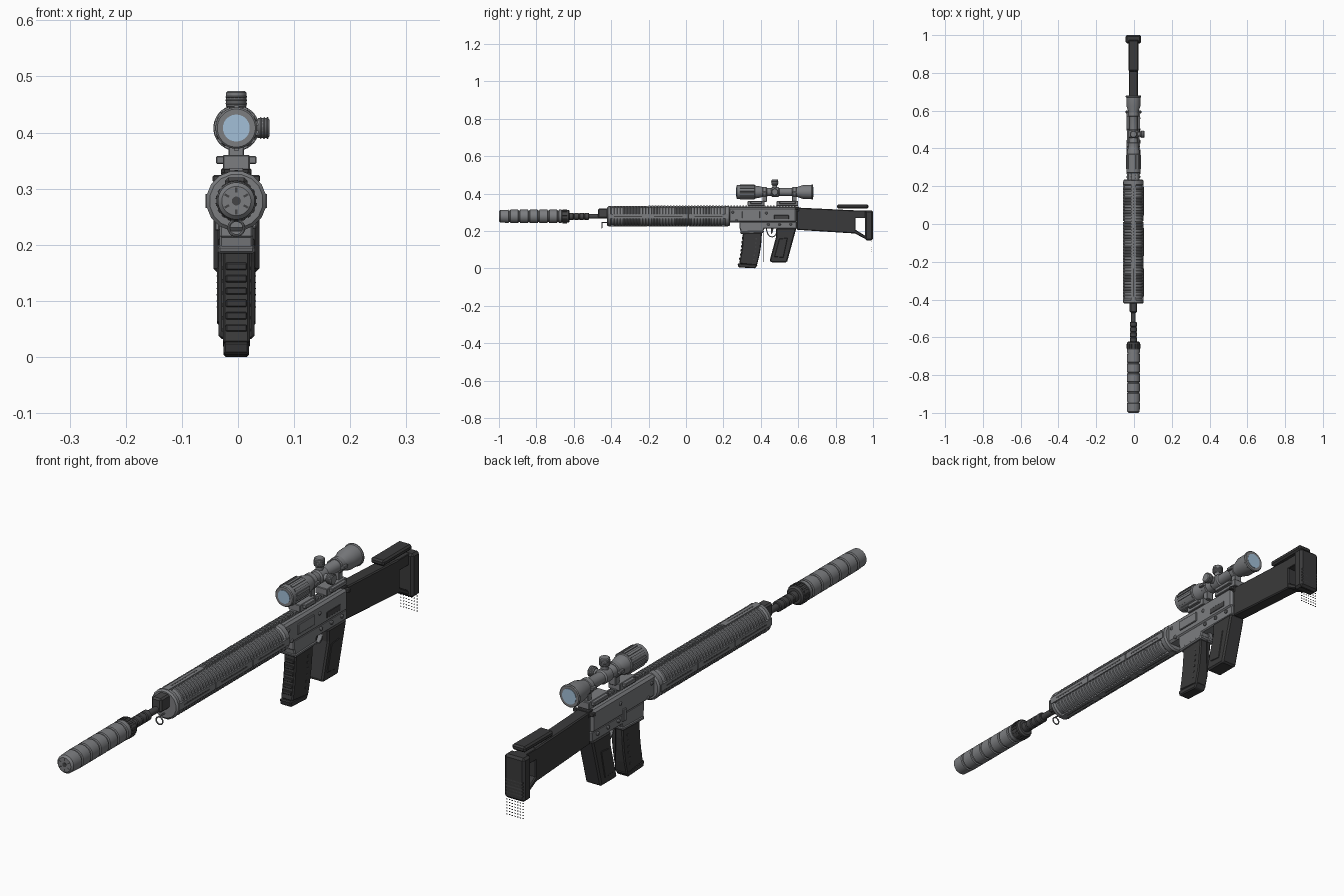
import bpy, bmesh, math
from mathutils import Matrix, Vector

cube = bpy.data.objects.get("Cube")
if cube:
    bpy.data.objects.remove(cube, do_unlink=True)


def material(name, red, green, blue):
    mat = bpy.data.materials.new(name)
    mat.use_nodes = True
    mat.diffuse_color = (red, green, blue, 1)
    shader = mat.node_tree.nodes["Principled BSDF"]
    shader.inputs["Base Color"].default_value = mat.diffuse_color
    return mat


GREY = material("gunmetal grey", .2, .205, .215)
DARK = material("charcoal polymer", .042, .042, .043)
STEEL = material("dark steel", .06, .06, .062)
GLASS = material("blue glass", .36, .52, .68)

# Shared axes
CENTRE = -.003
BORE = Vector((CENTRE, 0, .278))
SIGHT = Vector((CENTRE, 0, .408))
ALONG = Matrix()
UP = Matrix.Rotation(math.pi / 2, 4, "X")
LEFT = Matrix.Rotation(-math.pi / 2, 4, "Z")


def finish(name, bm, mat, bevel=0, smooth=False):
    """Turn a bmesh into a named object with one material."""
    bmesh.ops.recalc_face_normals(bm, faces=bm.faces)
    mesh = bpy.data.meshes.new(name)
    bm.to_mesh(mesh)
    bm.free()
    mesh.materials.append(mat)
    if smooth:
        mesh.shade_smooth()
        mesh.set_sharp_from_angle(angle=math.radians(30))
    obj = bpy.data.objects.new(name, mesh)
    bpy.context.collection.objects.link(obj)
    if bevel:
        mod = obj.modifiers.new("Bevel", "BEVEL")
        mod.width, mod.segments, mod.limit_method = bevel, 1, "ANGLE"


def add_box(bm, x, y, z, turn=ALONG):
    """Add a box given by (low, high) ranges."""
    low, high = Vector((x[0], y[0], z[0])), Vector((x[1], y[1], z[1]))
    size = Matrix.Diagonal((high - low).to_4d())
    middle = Matrix.Translation((low + high) / 2)
    bmesh.ops.create_cube(bm, size=1, matrix=turn @ middle @ size)


def box(name, mat, half, y, z, bevel=.002, x=CENTRE):
    bm = bmesh.new()
    add_box(bm, (x - half, x + half), y, z)
    finish(name, bm, mat, bevel)


def lathe(name, mat, profile, sides=24, centre=BORE, turn=ALONG):
    """Turn (distance, radius) pairs about an axis through the centre."""
    bm = bmesh.new()
    rings = []
    for along, radius in profile:
        angles = [math.tau * (i + .5) / sides for i in range(sides)]
        points = [Vector((radius * math.cos(a), along, radius * math.sin(a))) for a in angles]
        rings.append([bm.verts.new(turn @ p + centre) for p in points])
    for near, far in zip(rings, rings[1:]):
        for i in range(sides):
            bm.faces.new((near[i], near[i - 1], far[i - 1], far[i]))
    bm.faces.new(rings[0])
    bm.faces.new(rings[-1])
    finish(name, bm, mat, smooth=True)


def ring_profile(start, end, radius, lip=.003):
    """Cylinder profile with a chamfer at both ends."""
    return [(start, radius - lip), (start + lip, radius), (end - lip, radius), (end, radius - lip)]


def tube(name, mat, start, end, radius, lip=.003, **options):
    lathe(name, mat, ring_profile(start, end, radius, lip), **options)


def slab(name, mat, half, outline, bevel=.004):
    """Side outline of (y, z) points, given thickness across x."""
    bm = bmesh.new()
    face = bm.faces.new([bm.verts.new((CENTRE - half, y, z)) for y, z in outline])
    made = bmesh.ops.extrude_face_region(bm, geom=[face])["geom"]
    moved = [v for v in made if isinstance(v, bmesh.types.BMVert)]
    bmesh.ops.translate(bm, vec=(half * 2, 0, 0), verts=moved)
    finish(name, bm, mat, bevel)


def flutes(name, mat, count, along, radii, half, centre=BORE):
    """Long ribs spaced evenly around an axis."""
    bm = bmesh.new()
    for i in range(count):
        turn = Matrix.Translation(centre) @ Matrix.Rotation(math.tau * i / count, 4, "Y")
        add_box(bm, (-half, half), along, radii, turn)
    finish(name, bm, mat)


# Suppressor with ring grooves and a notched front
can = [(-1, .026), (-.993, .033)]
for i in range(6):
    groove = -.945 + i * .052
    can += [(groove - .004, .0355), (groove - .002, .031),
            (groove + .004, .031), (groove + .006, .0355)]
lathe("suppressor", GREY, can + [(-.665, .0355)], sides=32)
tube("muzzle_hole", STEEL, -1.0005, -.99, .008, lip=0)
flutes("muzzle_notches", STEEL, 6, (-1.0005, -.99), (.015, .024), .002)
tube("suppressor_collar", STEEL, -.67, -.622, .034, lip=.006)
flutes("collar_ribs", STEEL, 18, (-.66, -.635), (.03, .037), .003)

# Barrel, stepped muzzle device and gas block
steps = []
for i in range(4):
    steps += ring_profile(-.625 + i * .027, -.6 + i * .027, .019)
lathe("muzzle_device", STEEL, steps)
tube("barrel", STEEL, -.53, -.4, .012, sides=16)
box("gas_block", STEEL, .02, (-.47, -.41), (.268, .32), bevel=.006)

# Sling loop under the handguard
bpy.ops.mesh.primitive_torus_add(
    location=(CENTRE, -.45, .23), rotation=UP.to_euler(),
    major_radius=.0135, minor_radius=.0025, major_segments=20, minor_segments=8)
loop = bpy.context.object
loop.name = "sling_loop"
loop.data.materials.append(GREY)
box("sling_stem", GREY, .003, (-.453, -.41), (.243, .249))

# Ribbed handguard with smooth lanes on four sides
guard = ring_profile(-.422, -.398, .054, lip=.006)
for i in range(36):
    start = -.385 + i * .0162
    guard += [(start, .05), (start + .002, .0535), (start + .007, .0535), (start + .009, .05)]
guard += ring_profile(.204, .236, .054, lip=.006)
lathe("handguard", GREY, guard, sides=16)
for i in range(3):
    start = -.415 + i * .215
    end = start + .21
    flutes("handguard_lane", GREY, 4, (start, end), (.04, .0545), .0125)
    flutes("lane_slot", STEEL, 4, (start + .03, end - .03), (.05, .0548), .003)

# Toothed rail along the top
bm = bmesh.new()
for i in range(49):
    start = -.2 + i * .0162
    add_box(bm, (CENTRE - .012, CENTRE + .012), (start, start + .009), (.325, .337))
finish("top_rail_teeth", bm, GREY)
box("receiver_rail", GREY, .012, (.23, .595), (.32, .33))

# Receiver
box("upper_receiver", GREY, .033, (.225, .592), (.245, .326), bevel=.008)
box("lower_receiver", GREY, .03, (.285, .592), (.212, .25), bevel=.004)
slab("magazine_well", GREY, .03, [(.285, .23), (.293, .185), (.41, .188), (.425, .23)])
slab("magazine_well_rim", GREY, .033, [(.288, .198), (.292, .184), (.414, .188), (.418, .202)])
box("ejection_cover", GREY, .004, (.3, .395), (.268, .305), x=.031)
box("ejection_slot", STEEL, .003, (.47, .55), (.262, .285), x=.0285)
box("bolt_catch", GREY, .004, (.4, .42), (.225, .27), x=-.037)
box("rear_sight_block", STEEL, .026, (.578, .603), (.305, .33))
box("charging_handle", STEEL, .042, (.586, .6), (.312, .324))
for y, z in ((.27, .255), (.25, .3), (.43, .295), (.44, .235), (.5, .235), (.56, .235)):
    tube("receiver_pin", GREY, -.037, .037, .007, sides=12,
         centre=Vector((CENTRE, y, z)), turn=LEFT)

# Trigger and guard
slab("trigger", STEEL, .004, [(.455, .215), (.468, .215), (.462, .19), (.453, .18)], bevel=0)
bend = [math.pi * i / 8 for i in range(9)]
arch = [Vector((-math.cos(a), -math.sin(a))) for a in bend]
hub = Vector((.46, .215))
slab("trigger_guard", GREY, .008,
     [hub + p * Vector((.033, .05)).x + Vector((0, p.y * .017)) for p in arch]
     + [hub + p * .027 + Vector((0, p.y * .017)) for p in reversed(arch)], bevel=0)
box("guard_rod", STEEL, .0015, (.411, .414), (.035, .2), bevel=0)

# Curved magazine: the front and back edges sweep forward toward the base
drops = [i / 4 for i in range(5)]
front_edge = [(.304 - .02 * t * t, .2 - .175 * t) for t in drops]
back_edge = [(.406 - .027 * t * t, .2 - .185 * t) for t in drops]
slab("magazine", DARK, .024, front_edge + back_edge[::-1])
slab("magazine_base", DARK, .023, [(.275, .027), (.28, .005), (.37, 0), (.384, .02)])
for i in range(6):
    low = .045 + i * .022
    sweep = (.2 - low) / .175
    front = .303 - .02 * sweep * sweep
    box("magazine_rib", DARK, .019, (front - .003, front + .02), (low, low + .013))
    box("magazine_side_dot", STEEL, .0255, (front + .07, front + .078), (low, low + .006), bevel=0)

# Pistol grip
slab("pistol_grip", DARK, .032,
     [(.482, .215), (.482, .17), (.447, .04), (.455, .032), (.54, .032), (.59, .215)], bevel=.007)
slab("grip_panel", DARK, .034, [(.497, .16), (.47, .06), (.522, .055), (.546, .165)])

# Stock with an open rear gap
slab("stock", DARK, .024, [(.592, .206), (.907, .186), (.907, .31), (.592, .325)])
box("stock_upper_arm", DARK, .024, (.9, .965), (.268, .309))
slab("stock_lower_strut", DARK, .024, [(.9, .188), (.962, .155), (.962, .172), (.9, .21)])

# Butt pad, cheek rest and fine studs
box("butt_pad", DARK, .041, (.956, 1), (.15, .31), bevel=.008)
for i in range(5):
    low = .17 + i * .012
    box("butt_pad_groove", STEEL, .036, (.99, 1), (low, low + .005), bevel=0)
box("cheek_rest", DARK, .027, (.808, .975), (.319, .34), bevel=.006)
bm = bmesh.new()
for i in range(7):
    for j in range(6):
        side, low = CENTRE - .033 + i * .011, .088 + j * .011
        add_box(bm, (side - .002, side + .002), (.992, .995), (low, low + .002))
finish("butt_studs", bm, STEEL)

# Scope body, lenses and focus ring
lathe("scope_body", GREY, ring_profile(.27, .37, .037) + [(.385, .033), (.42, .024), (.455, .021)]
      + ring_profile(.457, .498, .026) + [(.5, .021), (.58, .022), (.625, .037)]
      + ring_profile(.67, .68, .041), sides=32, centre=SIGHT)
tube("front_lens", GLASS, .2685, .28, .024, lip=0, sides=32, centre=SIGHT)
tube("rear_lens", GLASS, .67, .6815, .028, lip=0, sides=32, centre=SIGHT)
flutes("focus_ring_ribs", GREY, 14, (.29, .365), (.03, .04), .0045, centre=SIGHT)

# Scope turrets
hub = SIGHT + Vector((0, .475, 0))
for name, turn, reach in (("top_turret", UP, .066), ("side_turret", LEFT, .059)):
    tube(name + "_neck", GREY, .015, .04, .013, sides=16, centre=hub, turn=turn)
    tube(name, GREY, .036, reach, .0185, sides=16, centre=hub, turn=turn)
    for along in (.042, .048, .054):
        tube(name + "_grip", GREY, along, along + .003, .0195, lip=.001, centre=hub, turn=turn)

# Scope mounts
for start, end, ring in ((.33, .42, .42), (.485, .6, .58)):
    near, far = ring - .012, ring + .012
    box("mount_base", GREY, .024, (start, end), (.333, .36))
    box("mount_clamp", GREY, .036, (start + .015, end - .015), (.344, .358))
    box("mount_post", GREY, .014, (near, far), (.355, .39))
    tube("mount_ring", GREY, near, far, .028, centre=SIGHT)
    box("ring_lugs", GREY, .036, (near, far), (SIGHT.z - .006, SIGHT.z + .006))
